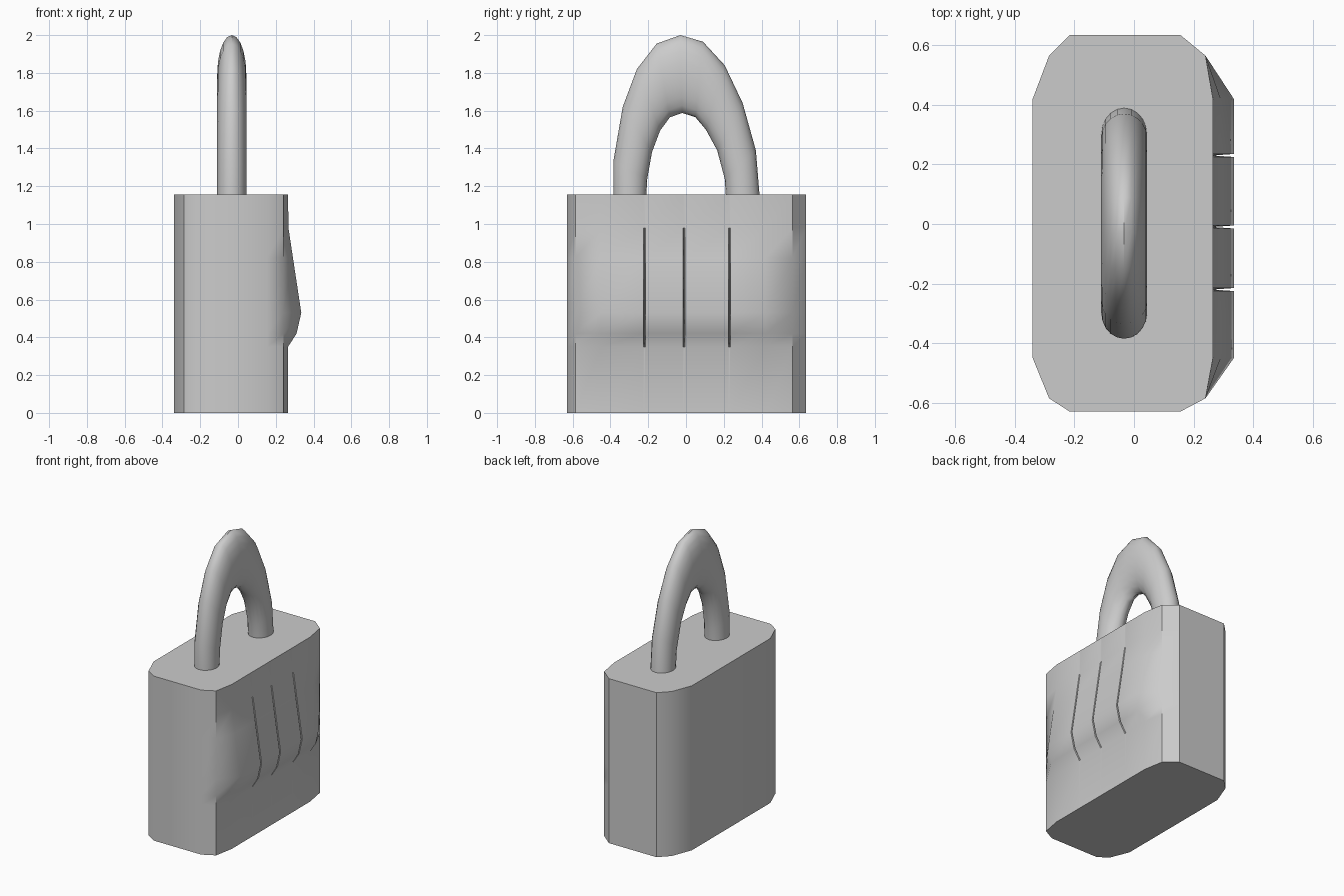
import bpy, bmesh, math
from mathutils import Vector

if "Cube" in bpy.data.objects:
    bpy.data.objects.remove(bpy.data.objects["Cube"])


def loft(name, rings, angle):
    """Skin closed rings of points in order, cap both ends, smooth by angle."""
    bm = bmesh.new()
    vs = [[bm.verts.new(p) for p in ring] for ring in rings]
    n = len(rings[0])
    for a, b in zip(vs, vs[1:]):
        for i in range(n):
            j = (i + 1) % n
            bm.faces.new((a[i], a[j], b[j], b[i]))
    bm.faces.new(vs[0])
    bm.faces.new(vs[-1])
    bmesh.ops.recalc_face_normals(bm, faces=bm.faces)
    me = bpy.data.meshes.new(name)
    bm.to_mesh(me)
    bm.free()
    ob = bpy.data.objects.new(name, me)
    bpy.context.collection.objects.link(ob)
    bpy.ops.object.select_all(action='DESELECT')
    bpy.context.view_layer.objects.active = ob
    ob.select_set(True)
    bpy.ops.object.shade_smooth_by_angle(angle=math.radians(angle))
    return ob


# Body: chamfered outline; dial bump pushed out of the +x face, V grooves between dials
HEIGHT = 1.155
FACE_X = 0.265
corners_a = [(0.24, 0.565), (0.155, 0.635), (-0.215, 0.635), (-0.285, 0.565), (-0.34, 0.42)]
corners_b = [(-0.34, -0.45), (-0.285, -0.585), (-0.215, -0.63), (0.155, -0.63), (0.24, -0.585)]
bump = [(0, 0), (0.35, 0), (0.42, 0.045), (0.53, 0.07), (0.82, 0.026), (0.98, 0.002), (HEIGHT, 0)]

columns = [(-0.45, 1)]
for y in (-0.22, -0.01, 0.23):
    columns += [(y - 0.005, 1), (y, 0), (y + 0.005, 1)]
columns.append((0.42, 1))

rings = []
for z, out in bump:
    face = [(FACE_X + out * k, y) for y, k in columns]
    rings.append([(x, y, z) for x, y in face + corners_a + corners_b])
loft("padlock_body", rings, 35)

# Shackle: oval sections between outer and inner arch points (y, z)
outer = [(-0.385, 1.12), (-0.385, 1.33), (-0.335, 1.62), (-0.26, 1.82), (-0.155, 1.955), (-0.03, 2.0),
         (0.09, 1.965), (0.205, 1.84), (0.3, 1.64), (0.37, 1.39), (0.392, 1.12)]
inner = [(-0.212, 1.12), (-0.205, 1.24), (-0.18, 1.38), (-0.137, 1.495), (-0.085, 1.565), (-0.02, 1.588),
         (0.05, 1.565), (0.105, 1.5), (0.165, 1.39), (0.205, 1.24), (0.213, 1.12)]
SIDES = 20
sections = []
for o, i in zip(outer, inner):
    o, i = Vector((-0.033, *o)), Vector((-0.033, *i))
    mid, half = (o + i) / 2, (o - i) / 2
    sections.append([mid + half * math.cos(t) + Vector((0.077 * math.sin(t), 0, 0))
                     for t in (2 * math.pi * k / SIDES for k in range(SIDES))])
loft("shackle", sections, 40)
